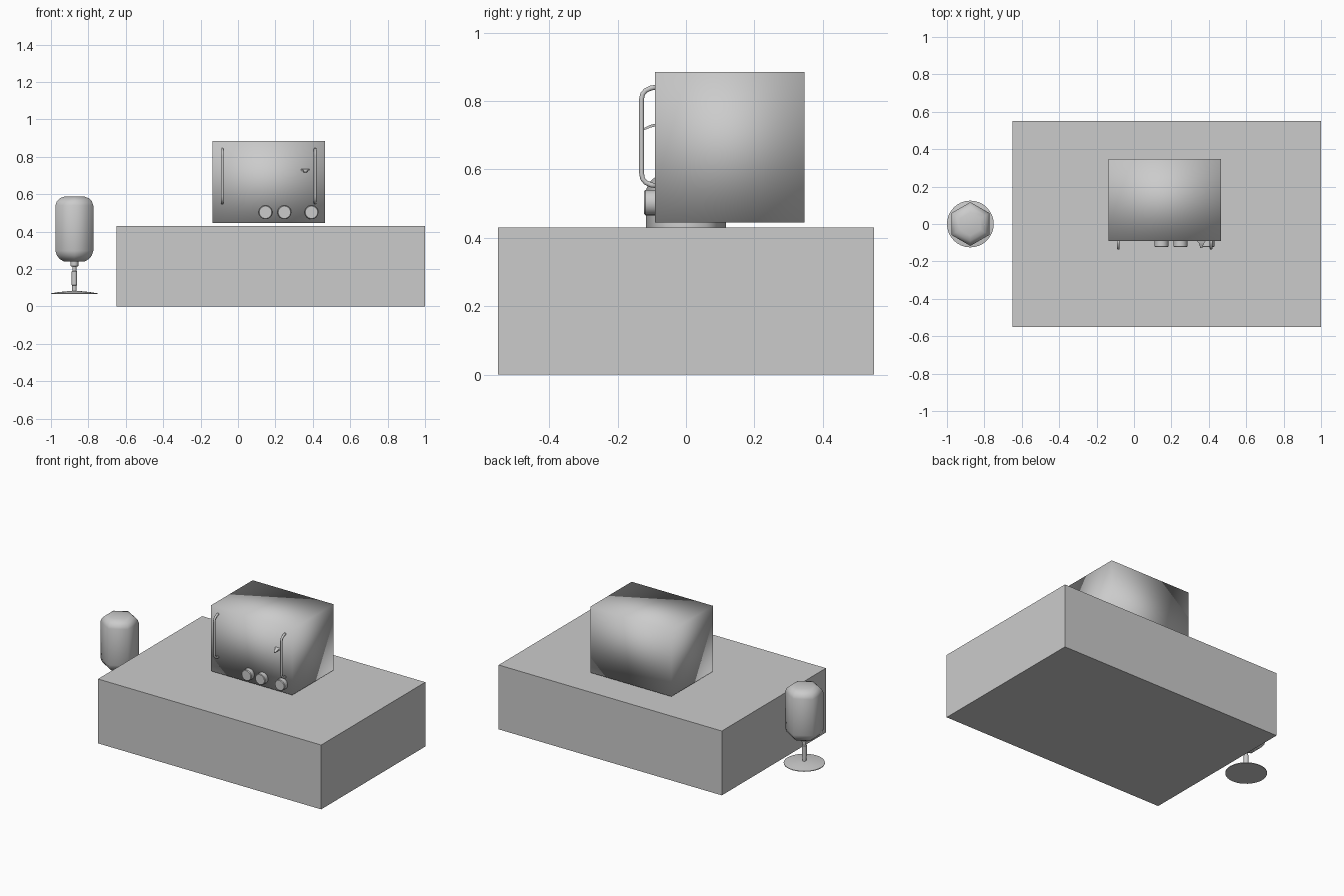
import bpy, math
from mathutils import Vector

if "Cube" in bpy.data.objects:
    bpy.data.objects.remove(bpy.data.objects["Cube"])

grey = bpy.data.materials.new("plain_grey")
grey.diffuse_color = (0.6, 0.6, 0.6, 1)
grey.use_nodes = True
grey.node_tree.nodes["Principled BSDF"].inputs["Base Color"].default_value = grey.diffuse_color


def mesh_object(name, verts, faces, smooth=False):
    me = bpy.data.meshes.new(name)
    me.from_pydata(verts, [], faces)
    me.materials.append(grey)
    me.polygons.foreach_set("use_smooth", [smooth] * len(faces))
    ob = bpy.data.objects.new(name, me)
    bpy.context.collection.objects.link(ob)
    return ob


def box(name, lo, hi, smooth=False):
    v = [(x, y, z) for x in (lo[0], hi[0]) for y in (lo[1], hi[1]) for z in (lo[2], hi[2])]
    f = [(0, 1, 3, 2), (4, 6, 7, 5), (0, 4, 5, 1), (2, 3, 7, 6), (0, 2, 6, 4), (1, 5, 7, 3)]
    return mesh_object(name, v, f, smooth)


def lathe(name, profile, n, place, start=0.0, smooth=True):
    """Closed turned solid; profile rows are (radius, height)."""
    v, f = [], []
    for r, h in profile:
        for i in range(n):
            a = start + 2 * math.pi * i / n
            v.append(place(r * math.cos(a), r * math.sin(a), h))
    for k in range(len(profile) - 1):
        for i in range(n):
            j = (i + 1) % n
            f.append((k * n + i, k * n + j, (k + 1) * n + j, (k + 1) * n + i))
    f.append(tuple(reversed(range(n))))
    f.append(tuple(range((len(profile) - 1) * n, len(profile) * n)))
    return mesh_object(name, v, f, smooth)


def sharp_edges(ob, angle=40):
    bpy.ops.object.select_all(action='DESELECT')
    ob.select_set(True)
    bpy.context.view_layer.objects.active = ob
    bpy.ops.object.shade_smooth_by_angle(angle=math.radians(angle))


# Large low block
box("block", (-0.65, -0.55, 0), (1.0, 0.55, 0.43))

# Cabinet hovering just above the block, softly shaded across its edges
box("cabinet", (-0.135, -0.09, 0.445), (0.465, 0.347, 0.885), smooth=True)

# Three front knobs
for i, x in enumerate((0.147, 0.248, 0.393)):
    ob = lathe(f"knob_{i + 1}", [(0.037, 0), (0.037, 0.03), (0.033, 0.034)], 24,
               lambda a, b, h, x=x: (x + a, -0.089 - h, 0.503 - b))
    sharp_edges(ob)

# Two upright handles bent from thin tube
path = [(-0.085, 0.841), (-0.103, 0.838), (-0.118, 0.831), (-0.127, 0.82), (-0.130, 0.805),
        (-0.130, 0.59), (-0.127, 0.573), (-0.118, 0.562), (-0.103, 0.555), (-0.085, 0.552)]
pts = [Vector((0, y, z)) for y, z in path]
for side, x0 in (("left", -0.084), ("right", 0.412)):
    n, v, f = 10, [], []
    for k, p in enumerate(pts):
        t = (pts[min(k + 1, len(pts) - 1)] - pts[max(k - 1, 0)]).normalized()
        across = Vector((1, 0, 0))
        up = t.cross(across)
        for i in range(n):
            a = 2 * math.pi * i / n
            v.append(p + Vector((x0, 0, 0)) + 0.0075 * (math.cos(a) * across + math.sin(a) * up))
    for k in range(len(pts) - 1):
        for i in range(n):
            j = (i + 1) % n
            f.append((k * n + i, k * n + j, (k + 1) * n + j, (k + 1) * n + i))
    f += [tuple(reversed(range(n))), tuple(range((len(pts) - 1) * n, len(pts) * n))]
    mesh_object(f"{side}_handle", v, f, True)

# Small tapered latch beside the right handle
latch = []
for y, z, w, t in ((-0.086, 0.731, 0.027, 0.004), (-0.105, 0.726, 0.012, 0.004),
                   (-0.128, 0.716, 0.006, 0.003)):
    latch += [(0.36 - w, y, z - t), (0.36 + w, y, z - t), (0.36 + w, y, z + t), (0.36 - w, y, z + t)]
faces = [(3, 2, 1, 0), (8, 9, 10, 11)]
for k in (0, 4):
    faces += [(k + i, k + (i + 1) % 4, k + 4 + (i + 1) % 4, k + 4 + i) for i in range(4)]
mesh_object("latch", latch, faces)


# Standing lamp beside the block
def lamp(a, b, h):
    return (-0.875 + a, b, h)


lathe("lamp_shade", [(0.064, 0.24), (0.09, 0.253), (0.108, 0.272), (0.117, 0.297),
                     (0.117, 0.54), (0.108, 0.562), (0.09, 0.578), (0.062, 0.587)],
      6, lamp, math.pi / 2)
sharp_edges(lathe("lamp_stem", [(0.012, 0.072), (0.012, 0.112), (0.015, 0.114), (0.015, 0.187),
                                (0.011, 0.19), (0.011, 0.213), (0.021, 0.215), (0.021, 0.245)],
                  12, lamp))
sharp_edges(lathe("lamp_base", [(0.125, 0.066), (0.125, 0.07), (0.08, 0.077), (0.02, 0.083)],
                  32, lamp))
